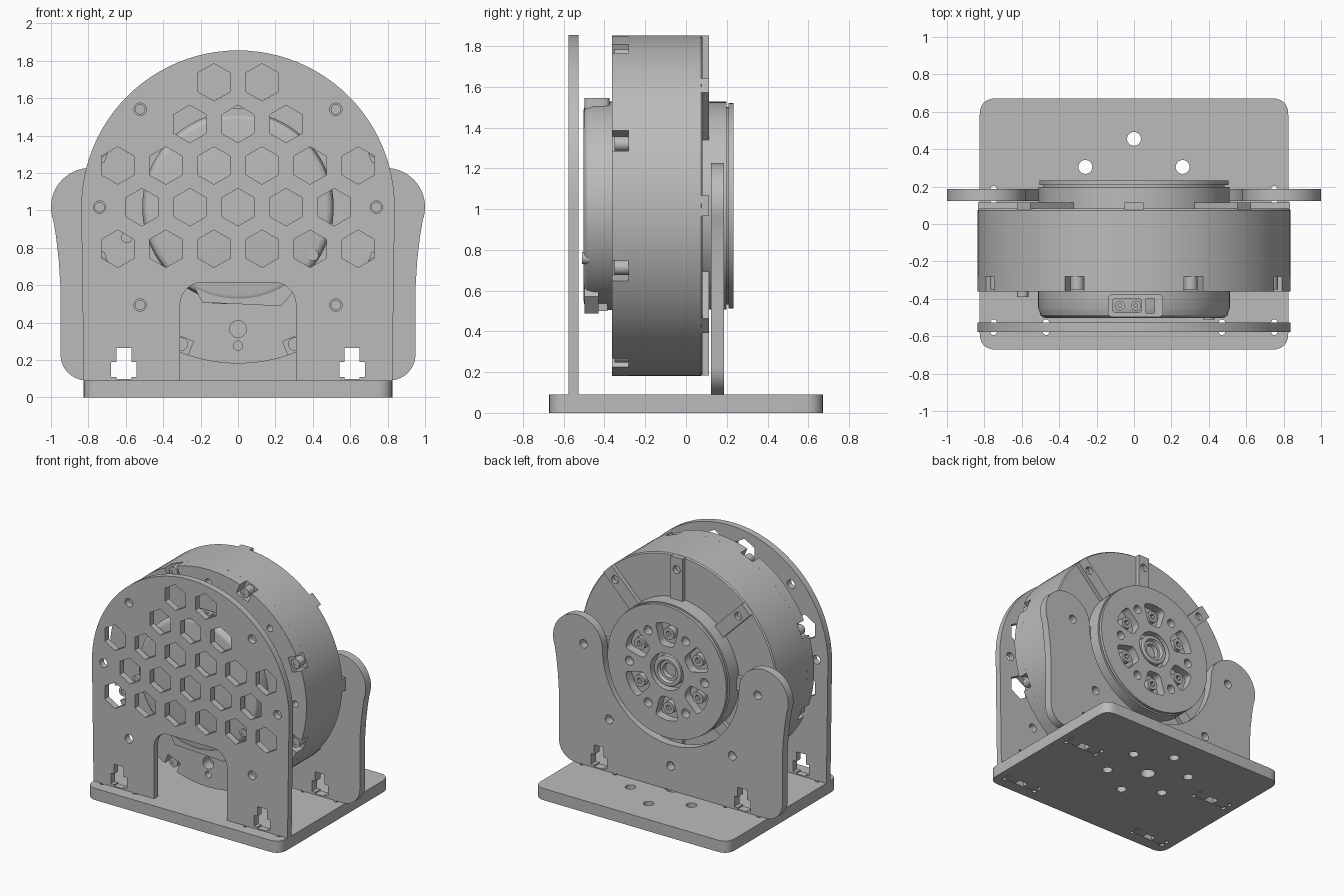
import bpy, bmesh
from math import sin, cos, radians, pi
from mathutils import Matrix, Vector

cube = bpy.data.objects.get("Cube")
if cube:
    bpy.data.objects.remove(cube, do_unlink=True)

grey = bpy.data.materials.new("plain_grey")
grey.use_nodes = True
GREY = (0.5, 0.5, 0.5, 1)
grey.diffuse_color = GREY
grey.node_tree.nodes["Principled BSDF"].inputs["Base Color"].default_value = GREY

AXIS = 1.017          # height of the motor axis
parts = []


def add_object(name, mesh):
    mesh.materials.clear()
    mesh.materials.append(grey)
    obj = bpy.data.objects.new(name, mesh)
    bpy.context.collection.objects.link(obj)
    parts.append(obj)
    return obj


def arc(cx, cy, r, a0=0, a1=360, n=None):
    """Points along an arc; a full circle omits its repeated end point."""
    full = abs(a1 - a0) == 360
    n = n or max(6, int(abs(a1 - a0) / 360 * (96 if r > 0.3 else 28)))
    steps = n if full else n + 1
    return [(cx + r * cos(radians(a0 + (a1 - a0) * i / n)),
             cy + r * sin(radians(a0 + (a1 - a0) * i / n))) for i in range(steps)]


def rounded(pts, r, n=6):
    """Polygon with softened corners."""
    out = []
    for i, p in enumerate(pts):
        p, a, b = Vector(p), Vector(pts[i - 1]), Vector(pts[(i + 1) % len(pts)])
        s, e = p + (a - p).normalized() * r, p + (b - p).normalized() * r
        for k in range(n + 1):
            t = k / n
            q = s * (1 - t) ** 2 + p * (2 * t * (1 - t) * 0.9 + 0.1 * 2 * t * (1 - t)) + e * t ** 2
            out.append((q.x, q.y))
    return out


def rect(x0, x1, y0, y1):
    return [(x0, y0), (x1, y0), (x1, y1), (x0, y1)]


def polar(r, deg):
    return r * cos(radians(deg)), AXIS + r * sin(radians(deg))


def turned(pts, deg):
    """Turn points about the motor axis from local (radial, side) coordinates."""
    c, s = cos(radians(deg)), sin(radians(deg))
    return [(u * c - v * s, AXIS + u * s + v * c) for u, v in pts]


def prism(name, outline, d0, d1, holes=(), upright=True):
    """Extrude an outline with holes, along y when upright, else along z."""
    curve = bpy.data.curves.new(name, "CURVE")
    curve.dimensions = "2D"
    curve.fill_mode = "BOTH"
    curve.extrude = (d1 - d0) / 2
    for loop in [outline, *holes]:
        spline = curve.splines.new("POLY")
        spline.points.add(len(loop) - 1)
        for point, (x, y) in zip(spline.points, loop):
            point.co = (x, y, 0, 1)
        spline.use_cyclic_u = True
    temp = bpy.data.objects.new(name + "_outline", curve)
    mesh = bpy.data.meshes.new_from_object(temp)
    bpy.data.objects.remove(temp)
    bpy.data.curves.remove(curve)
    mid = (d0 + d1) / 2
    if upright:
        mesh.transform(Matrix.Translation((0, mid, 0)) @ Matrix.Rotation(pi / 2, 4, "X"))
    else:
        mesh.transform(Matrix.Translation((0, 0, mid)))
    bm = bmesh.new()
    bm.from_mesh(mesh)
    bmesh.ops.remove_doubles(bm, verts=bm.verts, dist=1e-5)
    bmesh.ops.recalc_face_normals(bm, faces=bm.faces)
    bm.to_mesh(mesh)
    bm.free()
    return add_object(name, mesh)


def lathe(name, profile, steps=96):
    """Spin a (radius, y) profile about the motor axis."""
    bm = bmesh.new()
    verts = [bm.verts.new((r, y, 0)) for r, y in profile]
    edges = [bm.edges.new(pair) for pair in zip(verts, verts[1:])]
    bmesh.ops.spin(bm, geom=verts + edges, cent=(0, 0, 0), axis=(0, 1, 0),
                   angle=2 * pi, steps=steps)
    bmesh.ops.remove_doubles(bm, verts=bm.verts, dist=1e-5)
    bmesh.ops.recalc_face_normals(bm, faces=bm.faces)
    mesh = bpy.data.meshes.new(name)
    bm.to_mesh(mesh)
    bm.free()
    mesh.transform(Matrix.Translation((0, 0, AXIS)))
    return add_object(name, mesh)


def bolt(name, x, z, y0, y1, r=0.036):
    prism(name, arc(x, z, r), y0, y1, [arc(x, z, r * 0.5, n=6)])
    prism(name + "_socket_floor", arc(x, z, r * 0.8), y0 + 0.003, (y0 + y1) / 2)


# Joint details shared by both upright plates
def nut_slot(cx):
    half = [(0.04, 0.097), (0.04, 0.108), (0.068, 0.108), (0.068, 0.19), (0.04, 0.19), (0.04, 0.265)]
    return [(cx + x, z) for x, z in half] + [(cx - x, z) for x, z in reversed(half)]


def dog_bone_slot(cx, y0, y1):
    x0, x1, r = cx - 0.14, cx + 0.14, 0.017
    return (arc(x0, y0, r, 90, 360, 10) + arc(x1, y0, r, 180, 450, 10)
            + arc(x1, y1, r, 270, 540, 10) + arc(x0, y1, r, 0, 270, 10))


FRONT, REAR = (-0.577, -0.527), (0.123, 0.187)
JOINTS = (-0.61, 0.61)

# Base plate
slots = [dog_bone_slot(cx, *ys) for cx in JOINTS for ys in (FRONT, REAR)]
ring = [arc(0.3 * cos(radians(a)), 0.155 + 0.3 * sin(radians(a)), 0.037) for a in range(30, 390, 60)]
prism("base_plate", rounded(rect(-0.825, 0.825, -0.672, 0.672), 0.09), 0, 0.09,
      slots + ring + [arc(0, 0.155, 0.055)], upright=False)
for label, ys in (("front", FRONT), ("rear", REAR)):
    for cx in JOINTS:
        for side in (-1, 1):
            mid = cx + side * 0.09
            prism(label + "_plate_tab", rect(mid - 0.05, mid + 0.05, 0.004, 0.096), *ys)

# Front plate with honeycomb window
outline = ([(0.31, 0.09), (0.825, 0.09)] + arc(0, AXIS, 0.838, 0, 180)
           + [(-0.825, 0.09), (-0.31, 0.09)]
           + arc(-0.19, 0.495, 0.12, 180, 90) + arc(0.19, 0.495, 0.12, 90, 0))
holes = [nut_slot(cx) for cx in JOINTS]
holes += [arc(*polar(0.74, a), 0.033) for a in (0, 45, 135, 180, 225, 315)]
for row, count in zip(range(-1, 4), (6, 5, 6, 3, 2)):
    for i in range(count):
        x = (i - (count - 1) / 2) * 0.257
        holes.append(arc(x, AXIS + row * 0.2225, 0.1, 30, 390, 6))
prism("front_plate", outline, *FRONT, holes)

# Rear fork plate
side = [(0.95, 0.6), (0.958, 0.73), (0.973, 0.86)]
outline = (arc(0.81, 0.23, 0.14, 270, 359) + side + arc(0.79, AXIS, 0.21, -20, 179, 28)
           + arc(0, AXIS, 0.58, 0, -180) + arc(-0.79, AXIS, 0.21, 1, 200, 28)
           + [(-x, z) for x, z in reversed(side)] + arc(-0.81, 0.23, 0.14, 181, 270))
holes = [nut_slot(cx) for cx in JOINTS]
holes += [arc(*polar(0.74, a), 0.033) for a in (0, 180, 225, 270, 315)]
prism("rear_fork_plate", outline, *REAR, holes)

# Motor housing: notched front flange, drum and raised rear ribs
outline = []
for k in range(8):
    a = 22.5 + 45 * k
    outline += turned([(0.834, -0.055), (0.755, -0.055), (0.755, 0.055), (0.834, 0.055)], a)
    outline += arc(0, AXIS, 0.836, a + 5, a + 40)
holes = [arc(*polar(0.74, 45 * k), 0.025) for k in range(8)] + [arc(0, 0.365, 0.045)]
prism("motor_front_flange", outline, -0.362, -0.28, holes)
lathe("motor_drum", [(0, -0.281), (0.836, -0.281), (0.836, 0.073), (0.828, 0.082), (0, 0.082)])
for k in range(8):
    bolt("flange_bolt", *polar(0.793, 22.5 + 45 * k), -0.35, -0.275)
    rib = turned([(0.48, -0.05), (0.834, -0.05), (0.834, 0.05), (0.48, 0.05)], 45 * k)
    prism("motor_rear_rib", rib, 0.07, 0.114, [arc(*polar(0.74, 45 * k), 0.03)])

# Front cover with connectors and screws
lathe("motor_front_cover", [(0, -0.502), (0.47, -0.502), (0.488, -0.498), (0.5, -0.487),
                            (0.505, -0.47), (0.512, -0.45), (0.512, -0.355), (0, -0.355)])
bolt("cover_screw", 0.4, 0.76, -0.51, -0.45, 0.03)
bolt("flange_screw", -0.595, 0.855, -0.39, -0.355, 0.03)
prism("power_socket", rounded(rect(-0.14, 0.155, -0.498, -0.375), 0.03), 1.46, 1.546,
      [rounded(rect(-0.115, 0.04, -0.472, -0.4), 0.015), rect(0.065, 0.11, -0.475, -0.398)], upright=False)
for x in (-0.075, 0.01):
    prism("socket_pin", arc(x, -0.436, 0.026), 1.47, 1.54, [arc(x, -0.436, 0.01)], upright=False)
prism("lower_connector_block", [(-0.24, 0.6), (-0.19, 0.508), (0.23, 0.488), (0.3, 0.57), (0.25, 0.65)],
      -0.497, -0.43)
for x in (-0.1, 0.02, 0.14):
    prism("lower_connector_pin", rect(x - 0.04, x + 0.04, 0.5, 0.56), -0.47, -0.385)

# Output hub: stacked discs with pockets, bolts and a central boss
holes = [arc(0, AXIS, 0.14, n=40)]
for k in range(6):
    a = 30 + 60 * k
    pocket = [(0.195, -0.055), (0.355, -0.1), (0.375, 0), (0.355, 0.1), (0.195, 0.055)]
    holes.append(turned(rounded(pocket, 0.035), a))
    holes.append(arc(*polar(0.32, a + 30), 0.034))
    bolt("hub_bolt", *polar(0.285, a), 0.155, 0.212, 0.045)
prism("hub_rear_disc", arc(0, AXIS, 0.51), 0.075, 0.165)
for name, r, y0, y1 in (("hub_middle_disc", 0.51, 0.165, 0.198),
                        ("hub_groove", 0.485, 0.198, 0.208),
                        ("hub_face_plate", 0.505, 0.208, 0.232)):
    prism(name, arc(0, AXIS, r), y0, y1, holes)
lathe("hub_centre_boss", [(0.115, 0.16), (0.115, 0.222), (0.105, 0.228), (0.085, 0.228),
                          (0.075, 0.205), (0.055, 0.205), (0.05, 0.175), (0, 0.175)], 40)

# Smooth the curved walls and keep the rims sharp
bpy.ops.object.select_all(action="DESELECT")
for obj in parts:
    obj.select_set(True)
bpy.context.view_layer.objects.active = parts[0]
bpy.ops.object.shade_smooth_by_angle(angle=radians(30))
